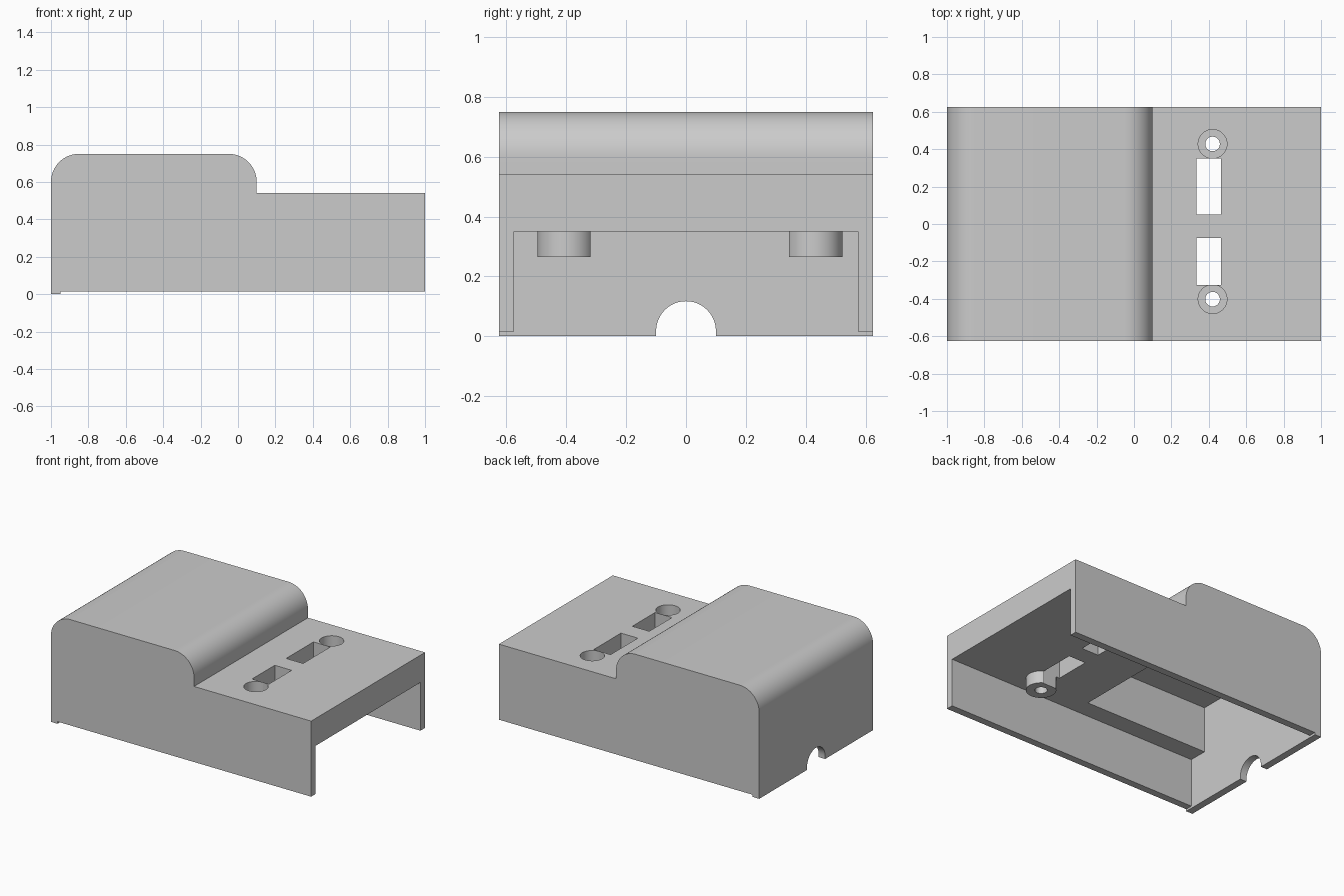
import bpy, bmesh
from math import cos, sin, pi, radians

cube = bpy.data.objects.get("Cube")
if cube:
    bpy.data.objects.remove(cube, do_unlink=True)

grey = bpy.data.materials.new("plain_grey")
grey.use_nodes = True
colour = (0.6, 0.6, 0.6, 1)
grey.diffuse_color = colour
grey.node_tree.nodes["Principled BSDF"].inputs["Base Color"].default_value = colour

HALF_Y = 0.625    # half width of the case
WALL = 0.05       # wall thickness
LIP = 0.015       # the end wall reaches this far below the sides
DECK = 0.54       # top of the low part
CEILING = 0.35    # underside of the low part
TOP = 0.75
ROUND = 0.15


def arc(cx, cz, r, start, end, steps=16):
    angles = [radians(start + (end - start) * i / steps) for i in range(steps + 1)]
    return [(cx + r * cos(a), cz + r * sin(a)) for a in angles]


def prism(name, points, depth):
    """Extrude a closed outline of 3D points along the vector depth."""
    bm = bmesh.new()
    face = bm.faces.new([bm.verts.new(p) for p in points])
    grown = bmesh.ops.extrude_face_region(bm, geom=[face], use_keep_orig=True)
    moved = [g for g in grown["geom"] if isinstance(g, bmesh.types.BMVert)]
    bmesh.ops.translate(bm, verts=moved, vec=depth)
    bmesh.ops.recalc_face_normals(bm, faces=bm.faces)
    mesh = bpy.data.meshes.new(name)
    bm.to_mesh(mesh)
    bm.free()
    mesh.materials.append(grey)
    obj = bpy.data.objects.new(name, mesh)
    bpy.context.collection.objects.link(obj)
    return obj


def box(name, x0, x1, y0, y1, z0, z1):
    return prism(name, [(x0, y0, z0), (x1, y0, z0), (x1, y1, z0), (x0, y1, z0)],
                 (0, 0, z1 - z0))


def cylinder(name, x, y, r, z0, z1):
    ring = arc(x, y, r, 0, 360, 48)[:-1]
    return prism(name, [(px, py, z0) for px, py in ring], (0, 0, z1 - z0))


def combine(target, tool, operation="DIFFERENCE"):
    """Apply a boolean with the tool, then discard the tool."""
    tool.hide_render = True
    mod = target.modifiers.new(tool.name, "BOOLEAN")
    mod.operation = operation
    mod.solver = "EXACT"
    mod.object = tool
    bpy.context.view_layer.objects.active = target
    bpy.ops.object.modifier_apply(modifier=mod.name)
    bpy.data.objects.remove(tool, do_unlink=True)


# Case: side outline with a rounded hump, run across the full width
outline = [(-1, 0), (-1 + WALL, 0), (-1 + WALL, LIP), (1, LIP), (1, DECK), (0.1, DECK)]
outline += arc(0.1 - ROUND, TOP - ROUND, ROUND, 0, 90)
outline += arc(-1 + ROUND, TOP - ROUND, ROUND, 90, 180)
case = prism("case", [(x, -HALF_Y, z) for x, z in outline], (0, 2 * HALF_Y, 0))

# Hollow underside, open at one end, with a deeper pocket under the hump
inner = HALF_Y - WALL
combine(case, box("cavity", -1 + WALL, 1.2, -inner, inner, -0.2, CEILING))
combine(case, box("pocket", -1 + WALL, 0, -0.447, 0.447, 0.2, 0.667))

# Arched cable notch in the end wall
notch = [(-0.1, -0.1), (0.1, -0.1)] + arc(0, 0.017, 0.1, 0, 180, 24)
combine(case, prism("notch", [(-1.1, y, z) for y, z in notch], (0.2, 0, 0)))

# Screw bosses under the deck
SCREW_X = 0.42
screws = (-0.402, 0.428)
for y in screws:
    combine(case, cylinder("boss", SCREW_X, y, 0.095, 0.265, 0.42), "UNION")

# Slots through the deck
for y0, y1 in ((-0.325, -0.075), (0.05, 0.35)):
    combine(case, box("slot", 0.335, 0.465, y0, y1, 0.1, 0.7))

# Counterbored screw holes
for y in screws:
    combine(case, cylinder("counterbore", SCREW_X, y, 0.077, 0.315, 0.7))
    combine(case, cylinder("screw_hole", SCREW_X, y, 0.039, 0.1, 0.5))

bpy.ops.object.select_all(action="DESELECT")
case.select_set(True)
bpy.context.view_layer.objects.active = case
bpy.ops.object.shade_smooth_by_angle(angle=radians(30))
